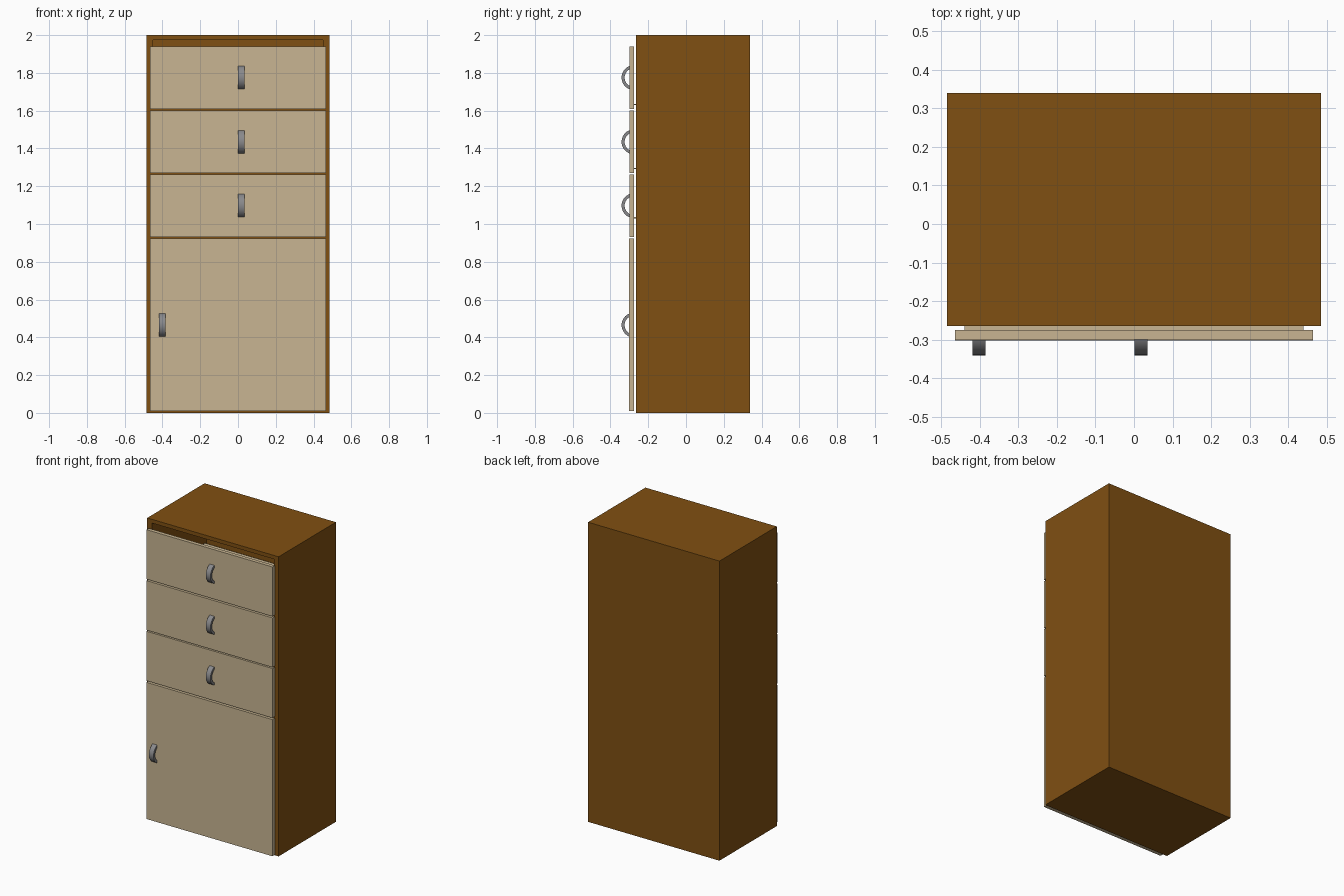
import bpy, bmesh, math

if "Cube" in bpy.data.objects:
    bpy.data.objects.remove(bpy.data.objects["Cube"])


def material(name, rgb):
    m = bpy.data.materials.new(name)
    m.diffuse_color = (*rgb, 1)
    m.use_nodes = True
    m.node_tree.nodes["Principled BSDF"].inputs["Base Color"].default_value = m.diffuse_color
    return m


WOOD = material("brown_wood", (0.216, 0.08, 0.006))
PALE = material("pale_front", (0.578, 0.462, 0.287))
STEEL = material("steel", (0.25, 0.25, 0.26))


def finish(name, bm, mat):
    bmesh.ops.recalc_face_normals(bm, faces=bm.faces)
    me = bpy.data.meshes.new(name)
    bm.to_mesh(me)
    bm.free()
    ob = bpy.data.objects.new(name, me)
    bpy.context.collection.objects.link(ob)
    me.materials.append(mat)
    return ob


def box(bm, x0, x1, y0, y1, z0, z1):
    verts = bmesh.ops.create_cube(bm, size=1)["verts"]
    for v in verts:
        v.co.x = x0 if v.co.x < 0 else x1
        v.co.y = y0 if v.co.y < 0 else y1
        v.co.z = z0 if v.co.z < 0 else z1
    return verts


def panel(name, x0, x1, y0, y1, z0, z1, mat):
    bm = bmesh.new()
    box(bm, x0, x1, y0, y1, z0, z1)
    return finish(name, bm, mat)


def carcass(name, z0, z1, hole0, hole1):
    """Closed box whose front face is inset and pushed back into a cavity."""
    bm = bmesh.new()
    box(bm, -0.485, 0.485, -0.265, 0.34, z0, z1)
    bm.faces.ensure_lookup_table()
    front = min(bm.faces, key=lambda f: f.calc_center_median().y)
    bmesh.ops.inset_individual(bm, faces=[front], thickness=0.02)
    for v in front.verts:
        v.co.x = math.copysign(0.45, v.co.x)
        v.co.z = hole0 if v.co.z < (z0 + z1) / 2 else hole1
    cavity = bmesh.ops.extrude_discrete_faces(bm, faces=[front])["faces"][0]
    for v in cavity.verts:
        v.co.y = 0.31
    return finish(name, bm, WOOD)


def handle(name, x, z, r_out=0.066, r_in=0.05, w=0.034, n=20):
    """Half-ring strap standing out of the front."""
    bm = bmesh.new()
    arc = [math.pi * i / n for i in range(n + 1)]
    ring = [(r_out, a) for a in arc] + [(r_in, a) for a in reversed(arc)]
    cols = [[bm.verts.new((x + s * w / 2, -0.275 - r * math.sin(a), z + r * math.cos(a)))
             for r, a in ring] for s in (-1, 1)]
    m = len(ring)
    for i in range(m):
        j = (i + 1) % m
        bm.faces.new((cols[0][i], cols[0][j], cols[1][j], cols[1][i]))
    for c in cols:
        for i in range(n):
            bm.faces.new((c[i], c[i + 1], c[m - 2 - i], c[m - 1 - i]))
    ob = finish(name, bm, STEEL)
    bpy.ops.object.select_all(action='DESELECT')
    ob.select_set(True)
    bpy.context.view_layer.objects.active = ob
    bpy.ops.object.shade_smooth_by_angle(angle=math.radians(35))


# Stacked upper and lower cabinet bodies
carcass("upper_cabinet", 1.0, 2.0, 1.02, 1.975)
carcass("lower_cabinet", 0.0, 1.0, 0.025, 0.9)

# Three drawers: front, floor behind it, handle, and a rail below the gap
for i, z0 in enumerate((1.61, 1.27, 0.932)):
    panel(f"drawer_front_{i + 1}", -0.465, 0.465, -0.30, -0.275, z0, z0 + 0.33, PALE)
    panel(f"drawer_floor_{i + 1}", -0.44, 0.44, -0.275, 0.28,
          max(z0 + 0.02, 1.03), max(z0 + 0.02, 1.03) + 0.006, PALE)
    handle(f"drawer_handle_{i + 1}", 0.018, z0 + 0.165)
    if i < 2:
        panel(f"drawer_rail_{i + 1}", -0.45, 0.45, -0.264, 0.31, z0 - 0.02, z0 + 0.01, WOOD)

# Lower door with its handle near the left edge
panel("door", -0.465, 0.465, -0.302, -0.275, 0.01, 0.922, PALE)
handle("door_handle", -0.402, 0.465)
